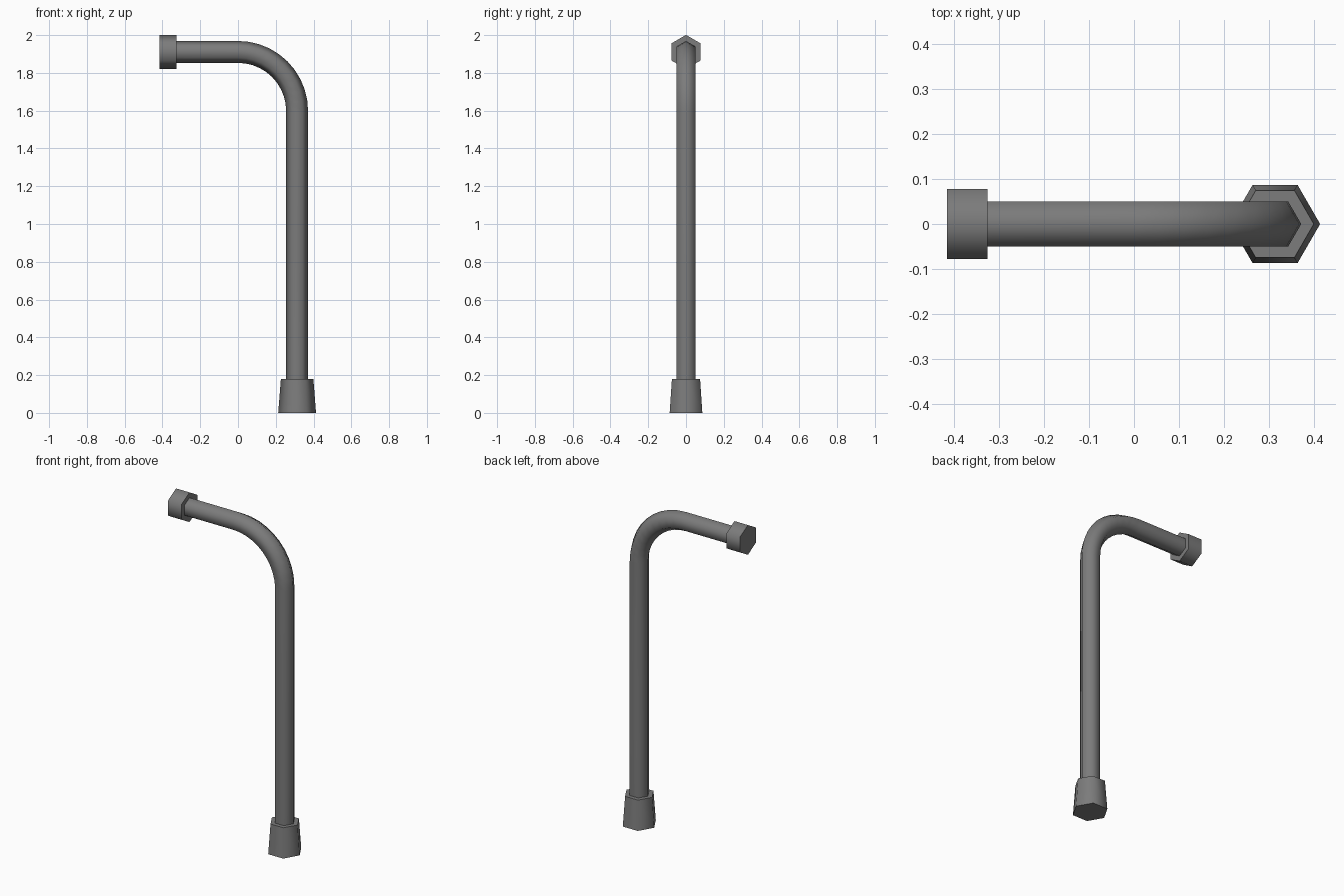
import bpy, bmesh
from math import sin, cos, pi, radians
from mathutils import Vector

cube = bpy.data.objects.get("Cube")
if cube:
    bpy.data.objects.remove(cube, do_unlink=True)

SIDES = 6
POST_X, ARM_Z, BEND = 0.313, 1.911, 0.313

steel = bpy.data.materials.new("dark_steel")
steel.use_nodes = True
grey = (0.2, 0.2, 0.2, 1)
steel.diffuse_color = grey
steel.node_tree.nodes["Principled BSDF"].inputs["Base Color"].default_value = grey


def sweep(name, stations):
    """Hexagonal tube through (x, z, bend angle, radius) stations in the XZ plane."""
    bm = bmesh.new()
    rings = []
    for x, z, turn, radius in stations:
        # Outward direction of the bend; corners point along it
        out = Vector((sin(turn), 0, cos(turn)))
        side = Vector((0, 1, 0))
        centre = Vector((x, 0, z))
        rings.append([bm.verts.new(centre + radius * (out * cos(a) + side * sin(a)))
                      for a in (2 * pi * i / SIDES for i in range(SIDES))])
    for a, b in zip(rings, rings[1:]):
        for i in range(SIDES):
            j = (i + 1) % SIDES
            bm.faces.new((a[i], a[j], b[j], b[i]))
    bm.faces.new(rings[0])
    bm.faces.new(rings[-1])
    bmesh.ops.recalc_face_normals(bm, faces=bm.faces)
    mesh = bpy.data.meshes.new(name)
    bm.to_mesh(mesh)
    bm.free()
    obj = bpy.data.objects.new(name, mesh)
    bpy.context.collection.objects.link(obj)
    mesh.materials.append(steel)
    # Round the sides, keep the end rims crisp
    bpy.ops.object.select_all(action='DESELECT')
    obj.select_set(True)
    bpy.context.view_layer.objects.active = obj
    bpy.ops.object.shade_smooth_by_angle(angle=radians(65))
    return obj


# Bent handle: arm, quarter bend, post
R = 0.058
path = [(-0.34, ARM_Z, 0, R)]
STEPS = 10
for k in range(STEPS + 1):
    t = pi / 2 * k / STEPS
    path.append((POST_X - BEND + BEND * sin(t), ARM_Z - BEND + BEND * cos(t), t, R))
path.append((POST_X, 0.16, pi / 2, R))
sweep("bent_handle", path)

# Hexagonal head on the end of the arm
sweep("arm_head", [(-0.415, ARM_Z, 0, 0.09), (-0.325, ARM_Z, 0, 0.09)])

# Tapered hexagonal foot on the end of the post
sweep("post_foot", [(POST_X, 0.18, pi / 2, 0.086), (POST_X, 0, pi / 2, 0.1)])
